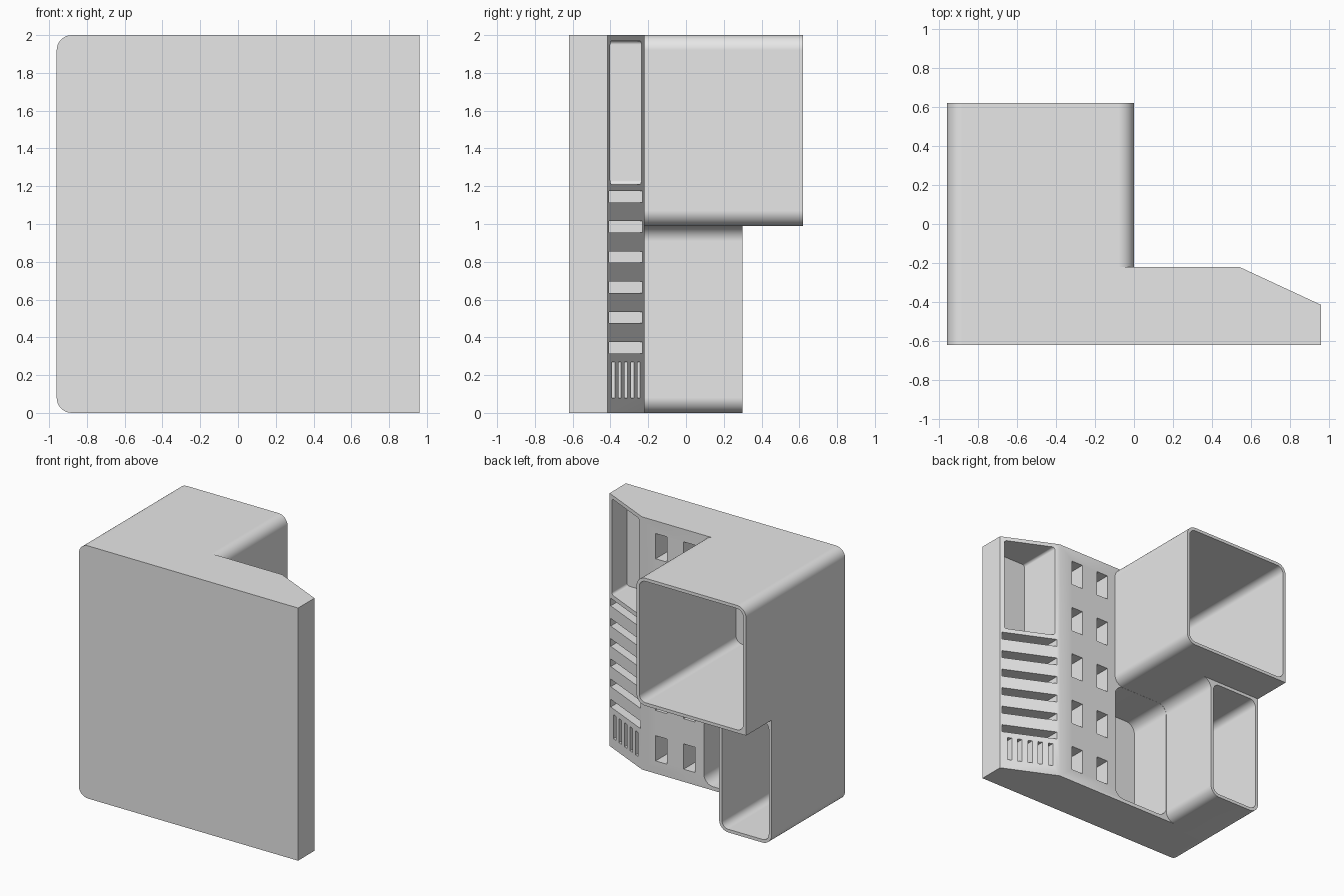
import bpy, bmesh, math
from mathutils import Vector

cube = bpy.data.objects.get("Cube")
if cube:
    bpy.data.objects.remove(cube, do_unlink=True)

grey = bpy.data.materials.new("plain grey")
grey.use_nodes = True
grey.diffuse_color = (0.8, 0.8, 0.8, 1)
grey.node_tree.nodes["Principled BSDF"].inputs["Base Color"].default_value = (0.8, 0.8, 0.8, 1)

R = 0.08        # outer corner radius
INNER = 0.055   # corner radius inside the hollows
BACK = -0.22    # rear plane of the slab
DEEP = -0.59    # bottom of the hollows, just behind the front wall
STEPS = 8


def rounded(corners):
    """Round each right-angled (x, z, radius) corner, convex or concave."""
    pts = []
    for i, (x, z, r) in enumerate(corners):
        p = Vector((x, z))
        if r == 0:
            pts.append(p)
            continue
        before, after = corners[i - 1], corners[(i + 1) % len(corners)]
        d1 = (Vector(before[:2]) - p).normalized()
        d2 = (Vector(after[:2]) - p).normalized()
        c = p + (d1 + d2) * r
        for k in range(STEPS + 1):
            a = math.pi / 2 * k / STEPS
            pts.append(c - d2 * r * math.cos(a) - d1 * r * math.sin(a))
    return pts


def prism(bm, corners, y0, y1):
    """Extrude a rounded outline in x and z from y0 to y1."""
    verts = [bm.verts.new((p.x, y0, p.y)) for p in rounded(corners)]
    face = bm.faces.new(verts)
    top = bmesh.ops.extrude_face_region(bm, geom=[face])["geom"]
    moved = [g for g in top if isinstance(g, bmesh.types.BMVert)]
    bmesh.ops.translate(bm, verts=moved, vec=(0, y1 - y0, 0))


def box(x0, x1, z0, z1, r=0):
    return [(x0, z0, r), (x1, z0, r), (x1, z1, r), (x0, z1, r)]


def make(name, bm):
    bmesh.ops.recalc_face_normals(bm, faces=bm.faces[:])
    mesh = bpy.data.meshes.new(name)
    bm.to_mesh(mesh)
    bm.free()
    mesh.materials.append(grey)
    obj = bpy.data.objects.new(name, mesh)
    bpy.context.collection.objects.link(obj)
    return obj


def combine(target, other, operation):
    mod = target.modifiers.new(operation.lower(), 'BOOLEAN')
    mod.operation, mod.solver, mod.object = operation, 'EXACT', other
    bpy.context.view_layer.objects.active = target
    bpy.ops.object.modifier_apply(modifier=mod.name)
    bpy.data.objects.remove(other, do_unlink=True)


# Front slab with its rear right edge sliced at an angle
bm = bmesh.new()
prism(bm, [(-0.96, 0, R), (0.96, 0, 0), (0.96, 2, 0), (-0.96, 2, R)], -0.62, BACK)
bmesh.ops.recalc_face_normals(bm, faces=bm.faces[:])
cut = bmesh.ops.bisect_plane(bm, geom=bm.verts[:] + bm.edges[:] + bm.faces[:],
                             plane_co=(0.54, BACK, 0), plane_no=(0.195, 0.42, 0),
                             clear_outer=True)
rim = [g for g in cut["geom_cut"] if isinstance(g, bmesh.types.BMEdge)]
bmesh.ops.holes_fill(bm, edges=[e for e in bm.edges if e.is_boundary])
shell = make("slab_with_tubes", bm)

# Upper square tube
bm = bmesh.new()
prism(bm, [(-0.96, 0.99, 0), (0, 0.99, R), (0, 2, R), (-0.96, 2, R)], BACK - 0.1, 0.62)
combine(shell, make("upper_tube", bm), 'UNION')

# Lower narrow tube, flaring into the underside of the upper one
bm = bmesh.new()
prism(bm, [(-0.96, 0, R), (-0.5, 0, R), (-0.5, 0.99, R), (-0.3, 0.99, 0),
           (-0.3, 1.2, 0), (-0.96, 1.2, 0)], BACK - 0.1, 0.3)
combine(shell, make("lower_tube", bm), 'UNION')

# Hollows of the tubes and the pocket beside the lower tube
bm = bmesh.new()
prism(bm, box(-0.935, -0.025, 1.015, 1.975, INNER), DEEP, 0.8)
prism(bm, box(-0.935, -0.525, 0.025, 0.965, INNER), DEEP, 0.5)
prism(bm, box(-0.499, -0.002, 0.03, 0.989, R), DEEP, BACK + 0.1)

# Two columns of small windows
for x in (0.125, 0.37):
    for row in range(5):
        z = 0.2 + 0.4 * row
        prism(bm, box(x - 0.05, x + 0.05, z - 0.1, z + 0.1), DEEP, 0)

# Tall recess, shelf slots and vent slits in the angled face
prism(bm, box(0.575, 0.93, 1.21, 1.97, 0.02), DEEP, 0)
for i in range(6):
    z = 0.345 + 0.16 * i
    prism(bm, box(0.56, 0.945, z - 0.03, z + 0.03), DEEP, 0)
for i in range(5):
    x = 0.605 + 0.072 * i
    prism(bm, box(x - 0.016, x + 0.016, 0.08, 0.27), -0.5, 0)
cutter = make("hollow_cutter", bm)
cutter.hide_render = True
combine(shell, cutter, 'DIFFERENCE')

# Smooth corners, flat walls
shell.data.materials.clear()
shell.data.materials.append(grey)
bpy.ops.object.select_all(action='DESELECT')
shell.select_set(True)
bpy.context.view_layer.objects.active = shell
bpy.ops.object.shade_smooth_by_angle(angle=math.radians(30))
weighted = shell.modifiers.new("even_shading", 'WEIGHTED_NORMAL')
weighted.keep_sharp = True
